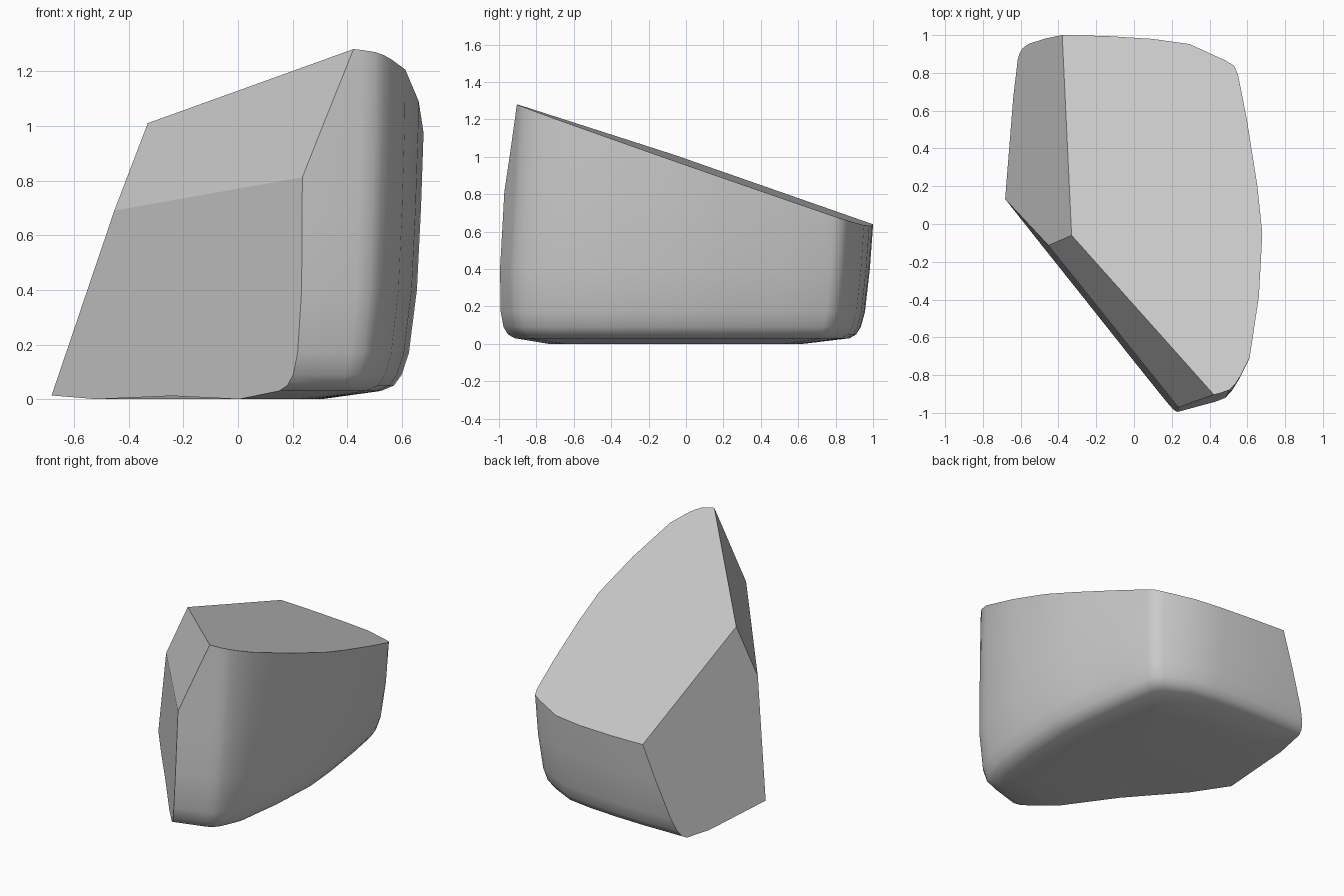
import bpy, bmesh
from mathutils import Vector

if "Cube" in bpy.data.objects:
    bpy.data.objects.remove(bpy.data.objects["Cube"])

# Plan outline of the uncut stone, overshooting where the chisel planes cut
OUTLINE = [(.22, -1.0), (.45, -.94), (.5, -.922), (.532, -.89), (.56, -.845),
           (.61, -.74), (.66, -.4), (.68, -.05), (.657, .2), (.605, .55),
           (.56, .79), (.54, .84), (.49, .87), (.3, .957), (.1, .985),
           (-.15, 1.0), (-.38, 1.005), (-.8, 1.0), (-1.15, .95), (-1.15, -1.3)]

# Height, x scale, front y scale, back y scale
RINGS = [(0, .45, .7, .62), (.03, .77, .91, .87), (.05, .84, .95, .905),
         (.09, .882, .978, .93), (.17, .92, .995, .952), (.4, .963, 1.0, .978),
         (.7, .985, .982, 1.0), (1.0, 1.0, .966, 1.0), (1.6, 1.01, .94, 1.0)]

# Flat cuts: point on plane, outward normal
CUTS = [((0, -.727, 0), (-1.258, -1, .064)),    # lower front-left
        ((0, -1.21, 0), (-1.369, -1, .691)),    # upper front-left
        ((-.698, 0, 0), (-1, .082, .369)),      # left
        ((0, 0, .978), (.033, .351, 1))]        # sloping top

bm = bmesh.new()

# Rounded body lofted from the rings
loops = []
for z, sx, sf, sb in RINGS:
    loops.append([bm.verts.new((x * sx, y * (sf if y < 0 else sb), z))
                  for x, y in OUTLINE])
n = len(OUTLINE)
for lo, hi in zip(loops, loops[1:]):
    for i in range(n):
        j = (i + 1) % n
        bm.faces.new((lo[i], lo[j], hi[j], hi[i]))
bm.faces.new(loops[-1])
base = bm.verts.new((0, 0, .022))               # slightly hollow underside
for i in range(n):
    bm.faces.new((loops[0][(i + 1) % n], loops[0][i], base))
for f in bm.faces:
    f.smooth = True

# Chisel the flat facets
for point, normal in CUTS:
    geom = bm.verts[:] + bm.edges[:] + bm.faces[:]
    cut = bmesh.ops.bisect_plane(bm, geom=geom, dist=1e-5, plane_co=Vector(point),
                                 plane_no=Vector(normal).normalized(),
                                 clear_outer=True)
    rim = [e for e in cut["geom_cut"]
           if isinstance(e, bmesh.types.BMEdge) and e.is_boundary]
    caps = bmesh.ops.edgenet_fill(bm, edges=rim)["faces"]
    for f in caps:
        f.smooth = False
bmesh.ops.recalc_face_normals(bm, faces=bm.faces)

mesh = bpy.data.meshes.new("stone_block")
bm.to_mesh(mesh)
bm.free()
stone = bpy.data.objects.new("stone_block", mesh)
bpy.context.collection.objects.link(stone)
